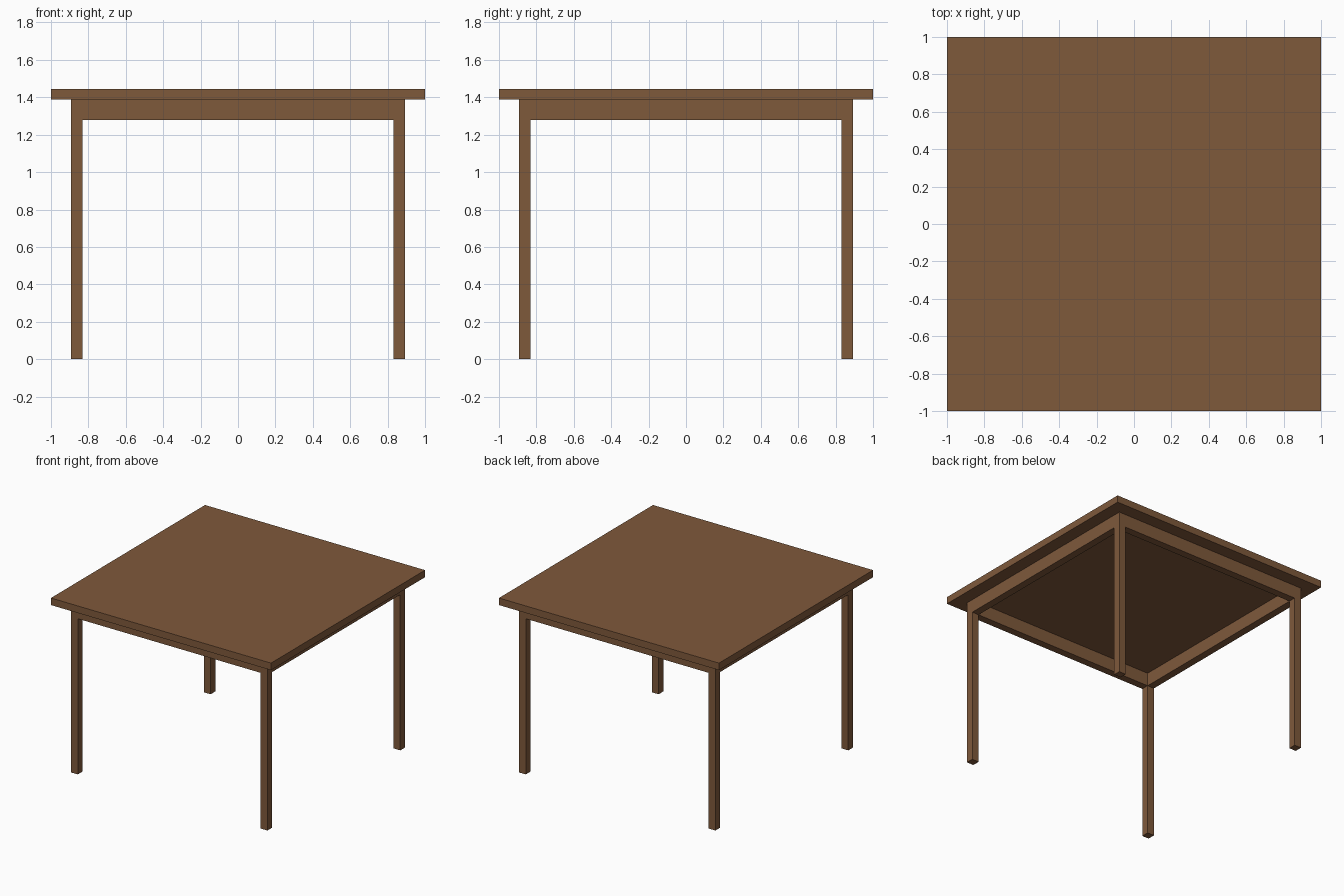
import bpy

if "Cube" in bpy.data.objects:
    bpy.data.objects.remove(bpy.data.objects["Cube"])

# Main dimensions
TOP, SLAB_BOTTOM, APRON_BOTTOM = 1.445, 1.387, 1.279
OUTER, INNER = 0.893, 0.831

wood = bpy.data.materials.new("brown wood")
wood.diffuse_color = (0.212, 0.100, 0.044, 1)
wood.use_nodes = True
wood.node_tree.nodes["Principled BSDF"].inputs["Base Color"].default_value = wood.diffuse_color


def box(name, lo, hi):
    bpy.ops.mesh.primitive_cube_add(size=1, location=[(a + b) / 2 for a, b in zip(lo, hi)])
    ob = bpy.context.object
    ob.name = name
    ob.scale = [b - a for a, b in zip(lo, hi)]
    bpy.ops.object.transform_apply(location=False, rotation=False, scale=True)
    ob.data.materials.append(wood)
    return ob


# Table top
box("table_top", (-1, -1, SLAB_BOTTOM), (1, 1, TOP))

mid, w = (OUTER + INNER) / 2, (OUTER - INNER) / 2
for sy, depth in ((-1, "front"), (1, "back")):
    # Corner legs
    for sx, side in ((-1, "left"), (1, "right")):
        x, y = sx * mid, sy * mid
        box(f"{depth}_{side}_leg", (x - w, y - w, 0), (x + w, y + w, SLAB_BOTTOM))
    # Front and back aprons between the legs
    box(f"{depth}_apron", (-INNER, sy * mid - w, APRON_BOTTOM), (INNER, sy * mid + w, SLAB_BOTTOM))

# Side aprons between the legs
for sx, side in ((-1, "left"), (1, "right")):
    box(f"{side}_apron", (sx * mid - w, -INNER, APRON_BOTTOM), (sx * mid + w, INNER, SLAB_BOTTOM))
